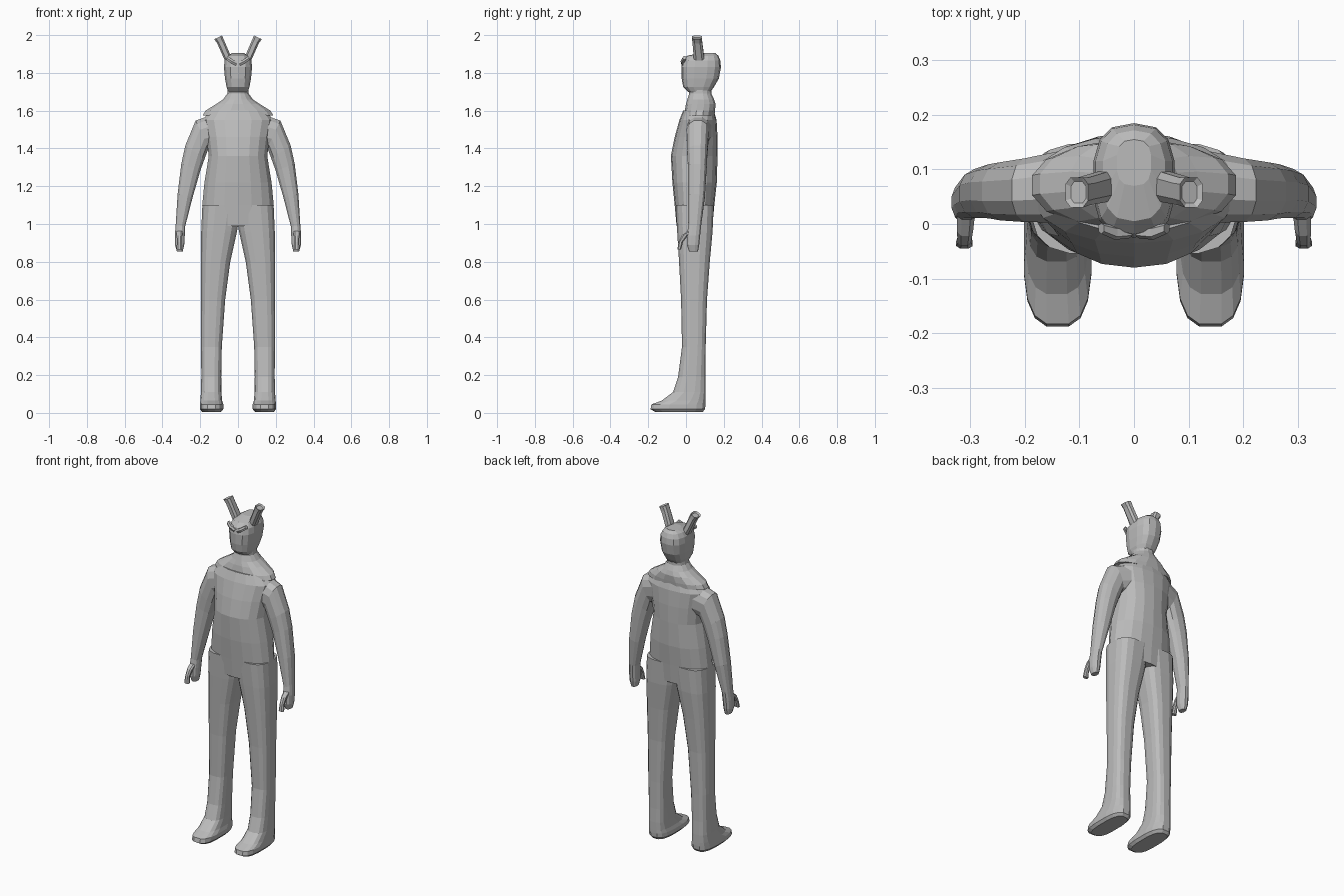
import bpy
import bmesh
from math import sin, cos, tau, radians

default_cube = bpy.data.objects.get("Cube")
if default_cube:
    bpy.data.objects.remove(default_cube, do_unlink=True)

GREY = (0.5, 0.5, 0.5, 1.0)
grey = bpy.data.materials.new("plain grey")
grey.use_nodes = True
grey.diffuse_color = GREY
grey.node_tree.nodes["Principled BSDF"].inputs["Base Color"].default_value = GREY


def power(value, exponent):
    """Signed power used for rounded-box cross-sections."""
    return (1 if value >= 0 else -1) * abs(value) ** exponent


def loft(name, sections, sides=16, squareness=2.4, side=1, cap_end=True):
    """Skin rings given as x, y, z, half width, half depth, tilt in degrees."""
    bm = bmesh.new()
    rings = []
    for x, y, z, width, depth, tilt in sections:
        ring = []
        for i in range(sides):
            angle = tau * (i + 0.5) / sides
            across = width * power(cos(angle), 2 / squareness)
            along = depth * power(sin(angle), 2 / squareness)
            lean = radians(tilt)
            ring.append(bm.verts.new((side * (x + across * cos(lean)),
                                      y + along, z + across * sin(lean))))
        rings.append(ring)
    for low, high in zip(rings, rings[1:]):
        for i in range(sides):
            j = (i + 1) % sides
            bm.faces.new((low[i], low[j], high[j], high[i]))
    bm.faces.new(rings[0])
    if cap_end:
        bm.faces.new(rings[-1])
    bmesh.ops.recalc_face_normals(bm, faces=bm.faces)
    mesh = bpy.data.meshes.new(name)
    bm.to_mesh(mesh)
    bm.free()
    mesh.materials.append(grey)
    part = bpy.data.objects.new(name, mesh)
    bpy.context.collection.objects.link(part)
    return part


def upright(rows):
    """Central level rings from height, front, back and half width."""
    return [(0, (front + back) / 2, z, width, (back - front) / 2, 0)
            for z, front, back, width in rows]


def leg_rings(rows):
    """Level rings from height, front, back, inner and outer edge."""
    return [((inner + outer) / 2, (front + back) / 2, z,
             (outer - inner) / 2, (back - front) / 2, 0)
            for z, front, back, inner, outer in rows]


# Torso
loft("torso", upright([
    (.99, -.05, .14, .18),
    (1.1, -.06, .15, .192),
    (1.22, -.072, .163, .18),
    (1.36, -.08, .167, .157),
    (1.46, -.06, .167, .17),
    (1.55, -.035, .162, .19),
    (1.6, -.015, .148, .15)]), sides=18, squareness=2.2)

# Shoulder collar and neck
loft("collar", upright([
    (1.575, -.01, .152, .19),
    (1.6, -.008, .155, .175),
    (1.635, -.002, .158, .118),
    (1.66, .006, .15, .08),
    (1.69, .016, .135, .058),
    (1.74, .012, .135, .054)]), sides=16, squareness=2.2)

# Head
loft("head", upright([
    (1.7, .01, .13, .053),
    (1.725, -.015, .148, .062),
    (1.77, -.023, .174, .07),
    (1.83, -.025, .185, .076),
    (1.865, -.018, .182, .072),
    (1.89, .005, .172, .058),
    (1.905, .07, .155, .032)]), sides=14, squareness=2.7)

for side, label in ((1, "left"), (-1, "right")):
    # Leg and foot in one piece
    loft(label + "_leg", leg_rings([
        (.005, -.165, .09, .09, .19),
        (.02, -.19, .103, .077, .203),
        (.045, -.185, .105, .077, .203),
        (.065, -.13, .105, .083, .2),
        (.11, -.07, .105, .087, .197),
        (.19, -.043, .103, .088, .195),
        (.35, -.022, .105, .085, .196),
        (.6, -.027, .112, .067, .197),
        (.8, -.038, .127, .04, .197),
        (.96, -.048, .142, .004, .196),
        (1.1, -.055, .148, -.02, .19)]), squareness=2.9, side=side)

    # Arm and closed hand
    loft(label + "_arm", [
        (.11, .07, 1.5, .085, .07, 78),
        (.19, .062, 1.475, .083, .06, 65),
        (.228, .06, 1.38, .064, .055, 35),
        (.25, .06, 1.3, .055, .051, 20),
        (.28, .056, 1.15, .042, .046, 14),
        (.305, .046, .99, .026, .035, 8),
        (.308, .04, .94, .027, .036, 0),
        (.309, .037, .89, .025, .034, 0),
        (.308, .04, .855, .016, .024, 0)], sides=12, side=side)

    # Thumb reaching forward and down
    loft(label + "_thumb", [
        (.308, .03, .965, .018, .02, 0),
        (.31, -.005, .94, .016, .018, 0),
        (.311, -.028, .905, .013, .013, 0),
        (.311, -.036, .865, .016, .01, 0)], sides=8, side=side)

    # Head tube: flared lip with a recessed opening
    loft(label + "_antenna", [
        (.042, .072, 1.85, .02, .03, -25),
        (.092, .06, 1.965, .021, .027, -25),
        (.105, .058, 1.988, .024, .029, -25),
        (.102, .058, 1.982, .016, .021, -25)], sides=8, squareness=3, side=side)

    # Small brow horn
    loft(label + "_brow_horn", [
        (.008, -.014, 1.848, .012, .012, -65),
        (.035, -.016, 1.862, .012, .013, -65),
        (.06, -.008, 1.88, .011, .01, -60)], sides=6, side=side)
